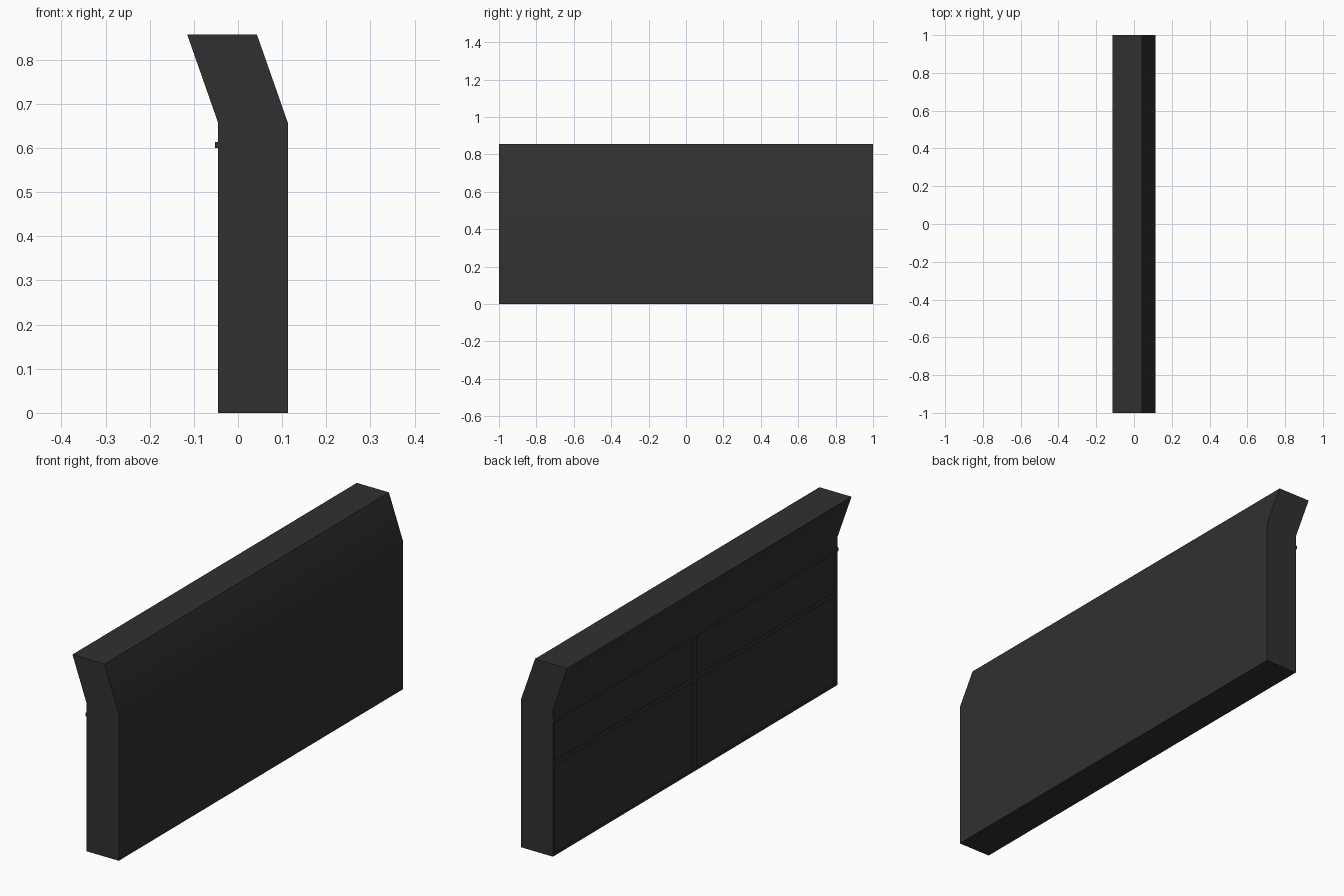
import bpy
import math

cube = bpy.data.objects.get("Cube")
if cube:
    bpy.data.objects.remove(cube)

# One dark finish for the whole counter
finish = bpy.data.materials.new("charcoal finish")
finish.use_nodes = True
color = (0.03, 0.03, 0.03, 1)
finish.diffuse_color = color
finish.node_tree.nodes["Principled BSDF"].inputs["Base Color"].default_value = color


def extrude_profile(name, profile, y0, y1):
    """Sweep an x-z outline along y."""
    n = len(profile)
    verts = [(x, y, z) for y in (y0, y1) for x, z in profile]
    faces = [tuple(range(n)), tuple(reversed(range(n, 2 * n)))]
    faces += [(i, i + n, (i + 1) % n + n, (i + 1) % n) for i in range(n)]
    mesh = bpy.data.meshes.new(name)
    mesh.from_pydata(verts, [], faces)
    mesh.materials.append(finish)
    obj = bpy.data.objects.new(name, mesh)
    bpy.context.collection.objects.link(obj)
    return obj


def bar(name, x0, x1, y0, y1, z0, z1):
    return extrude_profile(name, [(x0, z0), (x1, z0), (x1, z1), (x0, z1)], y0, y1)


FACE, PANEL, BACK = -0.045, -0.04, 0.113
RAIL, BEND, TOP, LEAN = 0.6, 0.657, 0.857, 0.07

# Body with a leaning top and a shallow recess for the panels
body = extrude_profile("counter_body", [
    (PANEL, 0), (BACK, 0), (BACK, BEND), (BACK - LEAN, TOP),
    (FACE - LEAN, TOP), (FACE, BEND), (FACE, RAIL), (PANEL, RAIL)], -1, 1)
bpy.context.view_layer.objects.active = body
body.select_set(True)
bpy.ops.object.shade_smooth_by_angle(angle=math.radians(30))

# Frame around the drawer and door panels
for side, y in (("right", -1), ("left", 0.985)):
    bar(side + "_stile", FACE, PANEL, y, y + 0.015, 0, RAIL)
bar("centre_stile", FACE, PANEL, -0.014, 0.014, 0, RAIL)
for side, y0, y1 in (("right", -0.985, -0.014), ("left", 0.014, 0.985)):
    bar(side + "_drawer_rail", FACE, PANEL, y0, y1, 0.4, 0.42)
    bar(side + "_bottom_rail", FACE, PANEL, y0, y1, 0, 0.01)

# Slim trim strip under the leaning top
bar("trim_strip", FACE - 0.007, FACE, -1, 1, RAIL, RAIL + 0.014)
